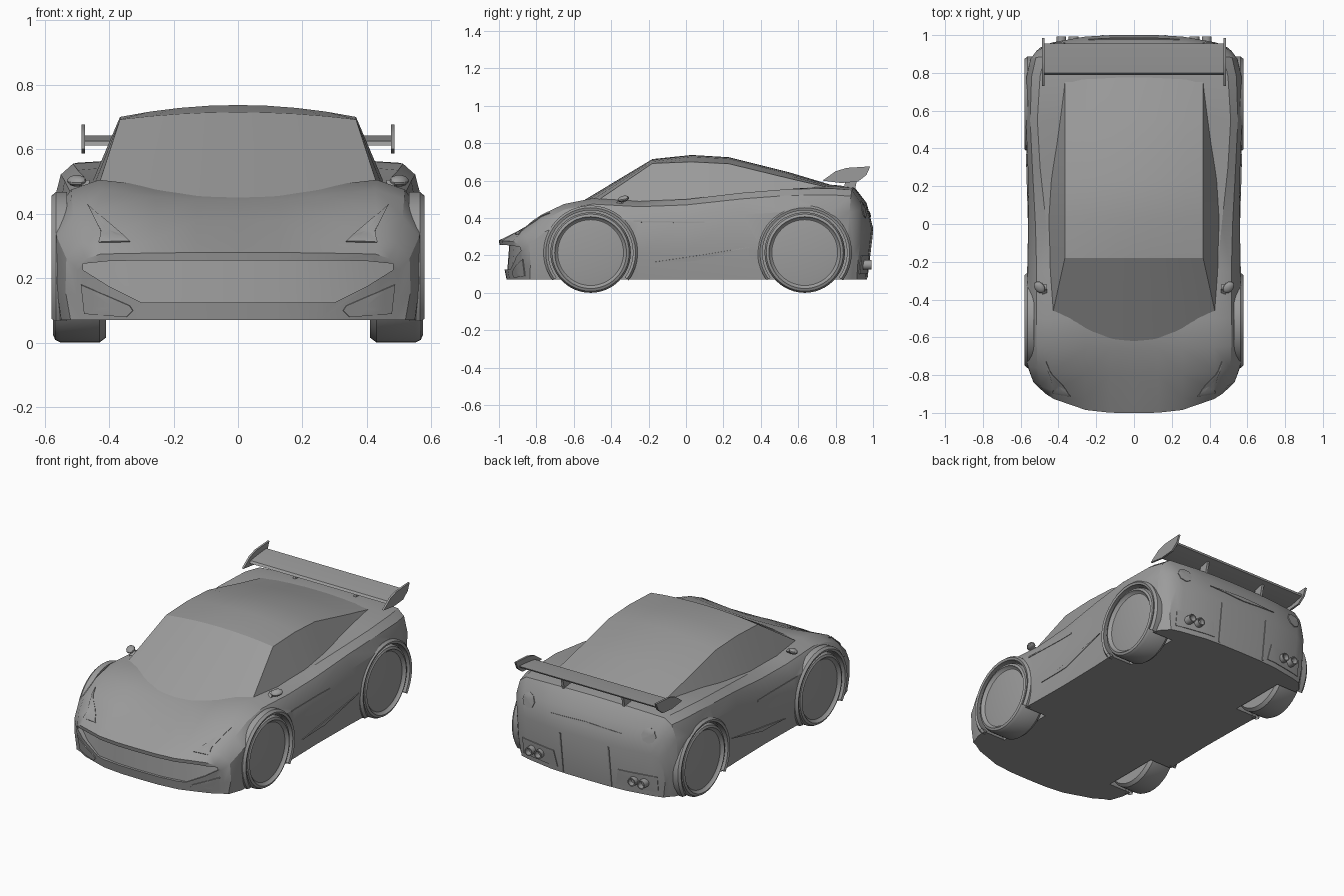
import bpy, bmesh
from math import cos, sin, radians, tau
from mathutils import Vector
from mathutils.bvhtree import BVHTree

if "Cube" in bpy.data.objects:
    bpy.data.objects.remove(bpy.data.objects["Cube"])

grey = bpy.data.materials.new("plain grey")
grey.use_nodes = True
GREY = (0.33, 0.33, 0.33, 1)
grey.diffuse_color = GREY
for node in grey.node_tree.nodes:
    if node.type == 'BSDF_PRINCIPLED':
        node.inputs["Base Color"].default_value = GREY


def finish(name, bm, angle=30, facing=None):
    """Weld, orient and shade a bmesh, then link it as an object."""
    bmesh.ops.remove_doubles(bm, verts=bm.verts, dist=0.0002)
    bmesh.ops.recalc_face_normals(bm, faces=bm.faces)
    if facing and sum(f.normal.dot(facing) * f.calc_area() for f in bm.faces) < 0:
        bmesh.ops.reverse_faces(bm, faces=bm.faces)
    mesh = bpy.data.meshes.new(name)
    bm.to_mesh(mesh)
    bm.free()
    mesh.materials.append(grey)
    mesh.shade_smooth()
    mesh.set_sharp_from_angle(angle=radians(angle))
    obj = bpy.data.objects.new(name, mesh)
    bpy.context.scene.collection.objects.link(obj)
    return obj


def loft(bm, rows):
    """Bridge neighbouring rows of points with quads."""
    grid = [[bm.verts.new(p) for p in row] for row in rows]
    for a, b in zip(grid, grid[1:]):
        for i in range(len(a) - 1):
            bm.faces.new((a[i], a[i + 1], b[i + 1], b[i]))
    return grid


def lathe(name, profile, centre, axis='x', start=0, end=tau, segs=48):
    """Turn a (radius, position) profile about the x or y axis."""
    bm = bmesh.new()
    rows = []
    for k in range(segs + 1):
        a = start + (end - start) * k / segs
        c, s = cos(a), sin(a)
        if axis == 'x':
            rows.append([(p, centre[0] + r * c, centre[1] + r * s) for r, p in profile])
        else:
            rows.append([(centre[0] + r * c, p, centre[1] + r * s) for r, p in profile])
    loft(bm, rows)
    return finish(name, bm)


def prism(name, outline, x0, x1):
    """Extrude a (y, z) outline across x."""
    bm = bmesh.new()
    ends = [[bm.verts.new((x, y, z)) for y, z in outline] for x in (x0, x1)]
    for ring in ends:
        bm.faces.new(ring)
    for i in range(len(outline)):
        bm.faces.new((ends[0][i - 1], ends[0][i], ends[1][i], ends[1][i - 1]))
    return finish(name, bm)


# Body shell: y, half width, shoulder fraction, shoulder z, centre z, bow, tilt
stations = [
    (-1.00, .50, .85, .275, .28, .12, .2),
    (-.93, .535, .80, .325, .315, .09, .05),
    (-.80, .565, .76, .415, .375, .05, 0),
    (-.66, .575, .74, .475, .44, .02, 0),
    (-.50, .575, .75, .505, .475, 0, 0),
    (-.25, .565, .78, .49, .47, 0, 0),
    (0, .56, .83, .50, .48, 0, 0),
    (.30, .565, .88, .535, .50, 0, 0),
    (.55, .575, .89, .555, .55, 0, 0),
    (.78, .572, .87, .558, .578, 0, 0),
    (.90, .55, .86, .55, .565, -.02, -.05),
    (.965, .52, .86, .47, .48, -.04, -.1),
    (1.00, .50, .86, .34, .345, -.06, -.12),
]
BASE = .07


def section(sign, y, w, s, zs, zc, bow, tilt):
    cols = (0, .3, .6, 1)
    pts = [(s * u, BASE) for u in cols]
    pts += [(x, BASE + f * (zs - BASE))
            for x, f in ((.97, 0), (1, .35), (.995, .75), (.6 + .4 * s, .93))]
    pts += [(s * u, zc + (zs - zc) * u * u) for u in reversed(cols)]
    return [(sign * w * x, y + bow * x ** 3 + tilt * (zs - z), z) for x, z in pts]


bm = bmesh.new()
for sign in (-1, 1):
    grid = loft(bm, [section(sign, *st) for st in stations])
    for v in (grid[0], grid[-1]):
        for i in range(3):
            bm.faces.new((v[i], v[i + 1], v[10 - i], v[11 - i]))
        bm.faces.new(v[3:9])
bmesh.ops.remove_doubles(bm, verts=bm.verts, dist=0.0002)
surface = BVHTree.FromBMesh(bm)
body = finish("body_shell", bm, 28)

# Cutters for the wheel wells and the front grille
WHEELS = {"front": -.51, "rear": .635}
HUB = .215
cutters = []
for y in WHEELS.values():
    for sign in (-1, 1):
        well = [(0, .4), (.235, .4), (.235, .7), (0, .7)]
        cutters.append(lathe("well_cutter", [(r, sign * x) for r, x in well], (y, HUB)))

half = [(0, .125, .255), (.15, .125, .255), (.3, .125, .255), (.4, .175, .253), (.48, .225, .245)]
columns = [(-x, a, b) for x, a, b in reversed(half[1:])] + half
bm = bmesh.new()
rows = []
for x, low, high in columns:
    back = -.945 + .12 * abs(x / .5) ** 3
    rows.append([(x, -1.1, low), (x, back - .01, low), (x, back, high), (x, -1.1, high), (x, -1.1, low)])
grid = loft(bm, rows)
for v in (grid[0], grid[-1]):
    bm.faces.new(v[:4])
cutters.append(finish("grille_cutter", bm))

for cutter in cutters:
    cutter.hide_render = True
    mod = body.modifiers.new("cut", 'BOOLEAN')
    mod.operation = 'DIFFERENCE'
    mod.object = cutter
bpy.context.view_layer.update()
cut_mesh = bpy.data.meshes.new_from_object(body.evaluated_get(bpy.context.evaluated_depsgraph_get()))
body.modifiers.clear()
body.data = cut_mesh
cut_mesh.set_sharp_from_angle(angle=radians(28))
for cutter in cutters:
    bpy.data.objects.remove(cutter)

# Cabin: y, sill x, sill z, roof edge z, roof centre z
cabin = [
    (-.18, .462, .45, .692, .715),
    (.03, .468, .46, .70, .737),
    (.23, .457, .475, .69, .725),
    (.55, .40, .53, .612, .645),
    (.80, .38, .545, .555, .57),
]
bm = bmesh.new()
across = (1, .75, .5, .25, 0)
for sign in (-1, 1):
    foot = [(sign * .43 * u, -.62 + .15 * u * u, .45 + .045 * u * u) for u in across]
    rows = [[foot[0]] + foot]
    for y, sx, sz, ze, zc in cabin:
        rows.append([(sign * sx, y, sz)]
                    + [(sign * .366 * u, y, zc - (zc - ze) * u * u) for u in across])
    loft(bm, rows)
finish("cabin", bm, 22, Vector((0, 0, 1)))

# Wheels and arch lips
tyre = [(0, .41), (.2, .41), (.215, .43), (.215, .55), (.206, .567), (.192, .573),
        (.184, .56), (.176, .555), (.12, .562), (0, .565)]
lip = [(.232, .53), (.226, .574), (.24, .579), (.252, .565), (.252, .53), (.232, .53)]
for place, y in WHEELS.items():
    for side, sign in (("left", 1), ("right", -1)):
        lathe(f"{place}_{side}_wheel", [(r, sign * x) for r, x in tyre], (y, HUB))
        lathe(f"{place}_{side}_arch_lip", [(r, sign * x) for r, x in lip], (y, HUB),
              'x', radians(-36), radians(216), 32)


def panel(name, outline, view, sign=1, lift=.005):
    """Lay a thin plate on the body, cast from the front, back or side."""
    pts = []
    for i, p in enumerate(outline):
        q = outline[(i + 1) % len(outline)]
        pts += [Vector(p).lerp(Vector(q), t / 4) for t in range(4)]
    mid = sum(pts, Vector((0, 0))) / len(pts)
    ray = Vector({"front": (0, 1, 0), "back": (0, -1, 0), "side": (-sign, 0, 0)}[view])

    def cast(p, height):
        start = Vector((0, p.x, p.y)) if view == "side" else Vector((sign * p.x, 0, p.y))
        hit, normal = surface.ray_cast(start - ray * 3, ray)[:2]
        if hit is None:
            return start
        return hit + normal * height * (-1 if normal.dot(ray) > 0 else 1)

    rings = [(1, -.008), (1, lift), (.66, lift), (.33, lift), (0, lift)]
    bm = bmesh.new()
    loft(bm, [[cast(mid.lerp(p, f), h) for p in pts + pts[:1]] for f, h in rings])
    finish(name, bm, 30, -ray)


# Panels and lamps laid on the body
lamp = [(.41 + .045 * cos(tau * k / 8), .445 + .045 * sin(tau * k / 8)) for k in range(8)]
for side, sign in (("left", 1), ("right", -1)):
    panel(f"{side}_headlight", [(.465, .425), (.425, .345), (.43, .31), (.335, .312), (.36, .335)], "front", sign)
    panel(f"{side}_fog_intake", [(.485, .18), (.475, .09), (.345, .08), (.325, .1), (.335, .115)], "front", sign)
    panel(f"{side}_taillight", lamp, "back", sign)
    panel(f"{side}_rear_bumper_plate", [(.2, .1), (.22, .2), (.46, .2), (.46, .1)], "back", sign)
    panel(f"{side}_diffuser_seam", [(.16, .08), (.17, .08), (.17, .33), (.16, .33)], "back", sign)
    panel(f"{side}_sill_crease", [(-.17, .165), (.05, .17), (.37, .25), (.1, .205)], "side", sign)
    panel(f"{side}_door_seam", [(-.28, .378), (.1, .372), (.1, .38), (-.28, .386)], "side", sign, .003)
panel("rear_vent", [(-.24, .425), (0, .405), (.24, .425), (0, .435)], "back")

# Exhaust pipes
pipe = [(0, .96), (.018, .96), (.02, .992), (.026, .992), (.026, .93)]
for sign in (-1, 1):
    for x in (.32, .385):
        lathe("exhaust_pipe", pipe, (sign * x, .15), 'y', segs=20)

# Rear wing with end plates and struts
blade = [(.79, .612), (.86, .612), (.95, .632), (.955, .642), (.87, .635), (.8, .625)]
plate = [(.73, .6), (.8, .65), (.86, .668), (.985, .676), (.965, .63), (.92, .595), (.83, .587)]
prism("wing_blade", blade, -.48, .48)
for side, sign in (("left", 1), ("right", -1)):
    prism(f"{side}_wing_end_plate", plate, sign * .474, sign * .486)
    prism(f"{side}_wing_strut", [(.84, .55), (.9, .54), (.92, .625), (.86, .62)], sign * .2, sign * .215)

# Door mirrors
for side, sign in (("left", 1), ("right", -1)):
    bm = bmesh.new()
    bmesh.ops.create_uvsphere(bm, u_segments=12, v_segments=8, radius=1)
    for v in bm.verts:
        x, y, z = v.co
        v.co = (sign * (.5 + .03 * x), -.335 + .03 * y + .01 * x, .502 + .017 * z + .006 * y)
    finish(f"{side}_mirror", bm)
    prism(f"{side}_mirror_stalk", [(-.39, .465), (-.35, .465), (-.32, .5), (-.345, .505)],
          sign * .46, sign * .485)
